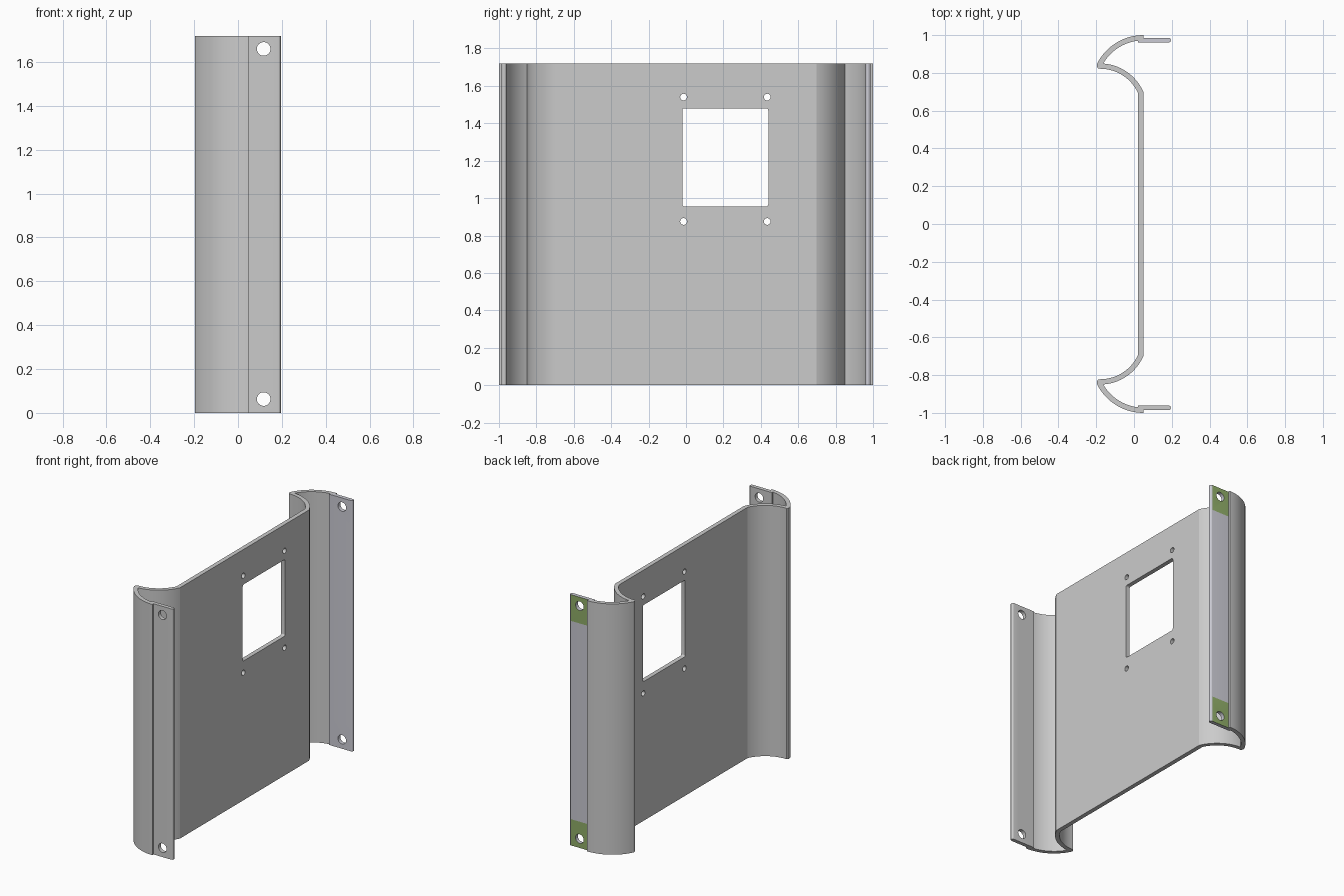
import bpy, bmesh
from math import cos, sin, radians, acos, degrees, pi
from mathutils import Vector

if "Cube" in bpy.data.objects:
    bpy.data.objects.remove(bpy.data.objects["Cube"])

H = 1.72  # height of the bracket


def arc(cx, cy, r, a0, a1, n=20):
    """Points on an arc, angles in degrees."""
    return [(cx + r * cos(radians(a0 + (a1 - a0) * i / n)),
             cy + r * sin(radians(a0 + (a1 - a0) * i / n))) for i in range(n + 1)]


def prisms(name, loops, place, depth):
    """Extrude closed 2D loops; place maps (u, v) to 3D, depth is the extrusion."""
    bm = bmesh.new()
    for loop in loops:
        face = bm.faces.new([bm.verts.new(place(u, v)) for u, v in loop])
        ext = bmesh.ops.extrude_face_region(bm, geom=[face], use_keep_orig=True)
        verts = [e for e in ext["geom"] if isinstance(e, bmesh.types.BMVert)]
        bmesh.ops.translate(bm, verts=verts, vec=depth)
    bmesh.ops.recalc_face_normals(bm, faces=bm.faces)
    mesh = bpy.data.meshes.new(name)
    bm.to_mesh(mesh)
    bm.free()
    ob = bpy.data.objects.new(name, mesh)
    bpy.context.collection.objects.link(ob)
    return ob


def activate(ob):
    bpy.ops.object.select_all(action='DESELECT')
    ob.select_set(True)
    bpy.context.view_layer.objects.active = ob


def cut(ob, cutter):
    activate(ob)
    mod = ob.modifiers.new("holes", 'BOOLEAN')
    mod.operation = 'DIFFERENCE'
    mod.solver = 'EXACT'
    mod.object = cutter
    bpy.ops.object.modifier_apply(modifier=mod.name)
    bpy.data.objects.remove(cutter)
    bpy.ops.object.shade_smooth_by_angle(angle=radians(16))


def circle(u, v, r):
    return arc(u, v, r, 0, 360, 32)[:-1]


def rounded_rect(u0, u1, v0, v1, r):
    return (arc(u1 - r, v1 - r, r, 0, 90, 5) + arc(u0 + r, v1 - r, r, 90, 180, 5)
            + arc(u0 + r, v0 + r, r, 180, 270, 5) + arc(u1 - r, v0 + r, r, 270, 360, 5))


# Curved panel: half of the top-view section, mirrored across y = 0
half = arc(-0.18, 0.60, 0.25, 23.07, 86)
half += arc(0.05, 0.725, 0.247, 149.3, 90)
half += arc(0.05, 0.725, 0.275, 90, 153)
half += [(-0.197, 0.84), (-0.194, 0.828), (-0.187, 0.822)]
half += arc(-0.18, 0.60, 0.222, 90, 25.7)
section = half + [(x, -y) for x, y in reversed(half)]
panel = prisms("curved_panel", [section], lambda u, v: (u, v, 0), Vector((0, 0, H)))

# Window and its four screw holes
loops = [rounded_rect(-0.02, 0.44, 0.955, 1.48, 0.012)]
loops += [circle(y, z, 0.018) for y in (-0.013, 0.434) for z in (0.875, 1.54)]
cut(panel, prisms("window_cutter", loops, lambda u, v: (-0.03, u, v), Vector((0.13, 0, 0))))

green = bpy.data.materials.new("green_patch")
green.diffuse_color = (0.28, 0.42, 0.14, 1)
green.use_nodes = True
green.node_tree.nodes["Principled BSDF"].inputs["Base Color"].default_value = green.diffuse_color
grey = bpy.data.materials.new("plain_grey")
grey.diffuse_color = (0.6, 0.6, 0.66, 1)
grey.use_nodes = True
grey.node_tree.nodes["Principled BSDF"].inputs["Base Color"].default_value = grey.diffuse_color

# Mounting flanges with a rounded outer edge and bolt holes
for side, label in ((-1, "front"), (1, "back")):
    outline = [(0.02, 0.96)] + arc(0.182, 0.973, 0.013, -90, 90, 10) + [(0.02, 0.986)]
    flange = prisms(label + "_flange", [outline],
                    lambda u, v: (u, side * v, 0), Vector((0, 0, H)))
    # Green patches at both ends of the back flange's outer face
    if side > 0:
        flange.data.materials.append(None)
        flange.data.materials.append(green)
        bm = bmesh.new()
        bm.from_mesh(flange.data)
        for axis, co in (((0, 0, 1), (0, 0, 0.18)), ((0, 0, 1), (0, 0, H - 0.18))):
            bmesh.ops.bisect_plane(bm, geom=bm.verts[:] + bm.edges[:] + bm.faces[:],
                                   plane_co=co, plane_no=axis)
        for f in bm.faces:
            z = f.calc_center_median().z
            if f.normal.y > 0.999 and abs(z - H / 2) > 0.6:
                f.material_index = 1
        bm.to_mesh(flange.data)
        bm.free()
        flange.data.materials[0] = grey
    holes = [circle(0.117, z, 0.031) for z in (0.063, H - 0.06)]
    cut(flange, prisms("bolt_cutter", holes,
                       lambda u, v: (u, side * 0.9, v), Vector((0, side * 0.15, 0))))
